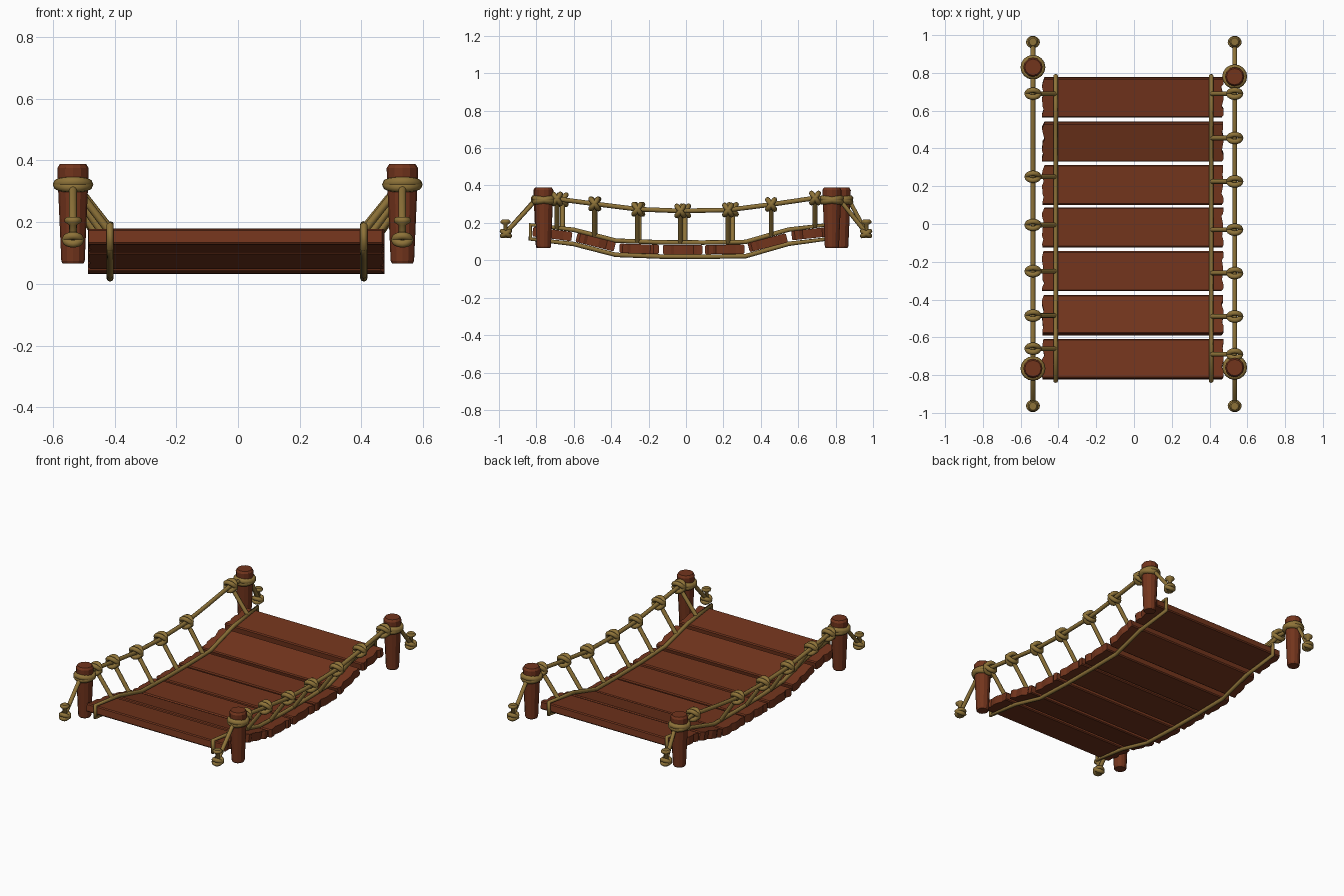
import bpy, bmesh, math, random
from mathutils import Vector, Matrix

if "Cube" in bpy.data.objects:
    bpy.data.objects.remove(bpy.data.objects["Cube"])

random.seed(4)


def material(name, color):
    m = bpy.data.materials.new(name)
    m.diffuse_color = (*color, 1)
    m.use_nodes = True
    m.node_tree.nodes["Principled BSDF"].inputs["Base Color"].default_value = m.diffuse_color
    return m


WOOD = material("wood", (0.17, 0.035, 0.012))
ROPE = material("rope", (0.27, 0.17, 0.04))


def finish(name, bm, mat, smooth=False):
    bmesh.ops.recalc_face_normals(bm, faces=bm.faces)
    me = bpy.data.meshes.new(name)
    bm.to_mesh(me)
    bm.free()
    me.materials.append(mat)
    for p in me.polygons:
        p.use_smooth = smooth
    ob = bpy.data.objects.new(name, me)
    bpy.context.collection.objects.link(ob)
    return ob


def rope(name, pts, r=0.013, closed=False):
    cu = bpy.data.curves.new(name, 'CURVE')
    cu.dimensions = '3D'
    cu.bevel_depth = r
    cu.bevel_resolution = 2
    cu.use_fill_caps = True
    sp = cu.splines.new('POLY')
    sp.points.add(len(pts) - 1)
    for p, co in zip(sp.points, pts):
        p.co = (*co, 1)
    sp.use_cyclic_u = closed
    cu.materials.append(ROPE)
    ob = bpy.data.objects.new(name, cu)
    bpy.context.collection.objects.link(ob)


def lathe(name, profile, loc, mat, sides, smooth=False):
    bm = bmesh.new()
    rings = [[bm.verts.new((r * math.cos(a), r * math.sin(a), z))
              for a in (2 * math.pi * k / sides for k in range(sides))] for r, z in profile]
    for a, b in zip(rings, rings[1:]):
        for k in range(sides):
            j = (k + 1) % sides
            bm.faces.new((a[k], a[j], b[j], b[k]))
    bm.faces.new(rings[0])
    bm.faces.new(rings[-1])
    ob = finish(name, bm, mat)
    ob.location = loc
    if smooth:
        ob.data.polygons.foreach_set("use_smooth", [len(p.vertices) == 4 for p in ob.data.polygons])


def knot(name, loc, major, minor, tilt, along_y=True):
    # two crossing rope loops, around the y axis or the z axis
    bm = bmesh.new()
    n, m = 16, 8
    for s in (-1, 1):
        mat = Matrix.Translation(loc) @ Matrix.Rotation(s * tilt, 4, 'X')
        if along_y:
            mat = mat @ Matrix.Rotation(math.pi / 2, 4, 'X')
        grid = []
        for i in range(n):
            a = 2 * math.pi * i / n
            ring = []
            for j in range(m):
                b = 2 * math.pi * j / m
                q = major + minor * math.cos(b)
                ring.append(bm.verts.new(mat @ Vector((q * math.cos(a), q * math.sin(a), minor * math.sin(b)))))
            grid.append(ring)
        for i in range(n):
            for j in range(m):
                k, l = (i + 1) % n, (j + 1) % m
                bm.faces.new((grid[i][j], grid[k][j], grid[k][l], grid[i][l]))
    finish(name, bm, ROPE, True)


# Planks: y centre, z centre, slope; chipped ends
W, T = 0.211, 0.05
planks = [(-0.715, 0.14, -0.13), (-0.483, 0.097, -0.25), (-0.25, 0.061, -0.03), (-0.018, 0.057, 0),
          (0.207, 0.058, 0.01), (0.437, 0.094, 0.26), (0.67, 0.143, 0.11)]
for i, (y, z, slope) in enumerate(planks):
    bm = bmesh.new()
    steps = [-0.5, -0.42, -0.3, -0.22, -0.02, 0.08, 0.28, 0.36, 0.5]

    def chips():
        return [random.choice((0, 0.003)) if k % 3 else random.uniform(0.006, 0.014) for k in range(len(steps))]
    outline = [(0.475 - c, s * W) for s, c in zip(steps, chips())]
    outline += [(-0.487 + c, s * W) for s, c in zip(reversed(steps), chips())]
    f = bm.faces.new([bm.verts.new((x, v, -T / 2)) for x, v in outline])
    ext = bmesh.ops.extrude_face_region(bm, geom=[f])
    bmesh.ops.translate(bm, vec=(0, 0, T), verts=[e for e in ext['geom'] if isinstance(e, bmesh.types.BMVert)])
    long_edges = [e for e in bm.edges if e.calc_length() > 0.5]
    bmesh.ops.bevel(bm, geom=long_edges, offset=0.006, segments=1, affect='EDGES')
    ob = finish(f"plank_{i + 1}", bm, WOOD)
    ob.location = (0, y, z)
    ob.rotation_euler.x = math.atan(slope)


def interp(table, y):
    for (a, za), (b, zb) in zip(table, table[1:]):
        if y <= b:
            return za + (zb - za) * (y - a) / (b - a)
    return table[-1][1]


# Deck line through the plank joints
deck = [(-0.832, 0.152), (-0.6, 0.125), (-0.375, 0.067), (-0.135, 0.058), (0.095, 0.057),
        (0.318, 0.06), (0.548, 0.126), (0.785, 0.156)]
rail = [(-0.765, 0.335), (-0.69, 0.328), (-0.49, 0.302), (-0.26, 0.273), (-0.03, 0.264),
        (0.225, 0.269), (0.445, 0.297), (0.69, 0.333), (0.83, 0.345)]

sides = {"left": (-0.535, -0.415, (-0.765, 0.83), (-0.66, -0.485, -0.25, -0.005, 0.25, 0.69)),
         "right": (0.533, 0.408, (-0.76, 0.78), (-0.69, -0.49, -0.26, -0.03, 0.225, 0.455, 0.69))}
for side, (x, xd, post_y, knots) in sides.items():
    # Lashing loop over and under the planks
    h = T / 2 + 0.013
    loop = [(xd, y, z + h) for y, z in deck] + [(xd, y, z - h) for y, z in reversed(deck)]
    rope(f"{side}_deck_rope", loop, 0.012, True)

    # Hand rope, running over the posts and down to the pegs
    inner = [(x, y, z) for y, z in rail if post_y[0] + 0.03 < y < post_y[1] - 0.03]
    line = [(x, -0.965, 0.145), (x, post_y[0] - 0.04, 0.325)] + inner
    line += [(x, post_y[1] + 0.04, 0.325), (x, 0.965, 0.145)]
    rope(f"{side}_hand_rope", line, 0.0125)

    # Hangers and knots
    for k, y in enumerate(knots):
        z = interp(rail, y)
        rope(f"{side}_hanger_{k + 1}", [(x, y, z), (xd, y, interp(deck, y) + 0.035)], 0.0125)
        knot(f"{side}_knot_{k + 1}", (x, y, z), 0.032, 0.014, math.radians(36))

    # Posts, post wraps and end pegs
    for end, y, s in (("front", post_y[0], -1), ("back", post_y[1], 1)):
        lathe(f"{side}_{end}_post", [(0.034, 0.066), (0.038, 0.074), (0.05, 0.345), (0.051, 0.375), (0.043, 0.388)],
              (x, y, 0), WOOD, 12)
        knot(f"{side}_{end}_post_wrap", (x, y, 0.322), 0.048, 0.018, math.radians(10), False)
        lathe(f"{side}_{end}_peg", [(0.013, 0.12), (0.012, 0.19), (0.027, 0.2), (0.028, 0.21), (0.02, 0.217)],
              (x, s * 0.965, 0), ROPE, 10, True)
        knot(f"{side}_{end}_peg_knot", (x, s * 0.963, 0.143), 0.024, 0.013, math.radians(32), False)
